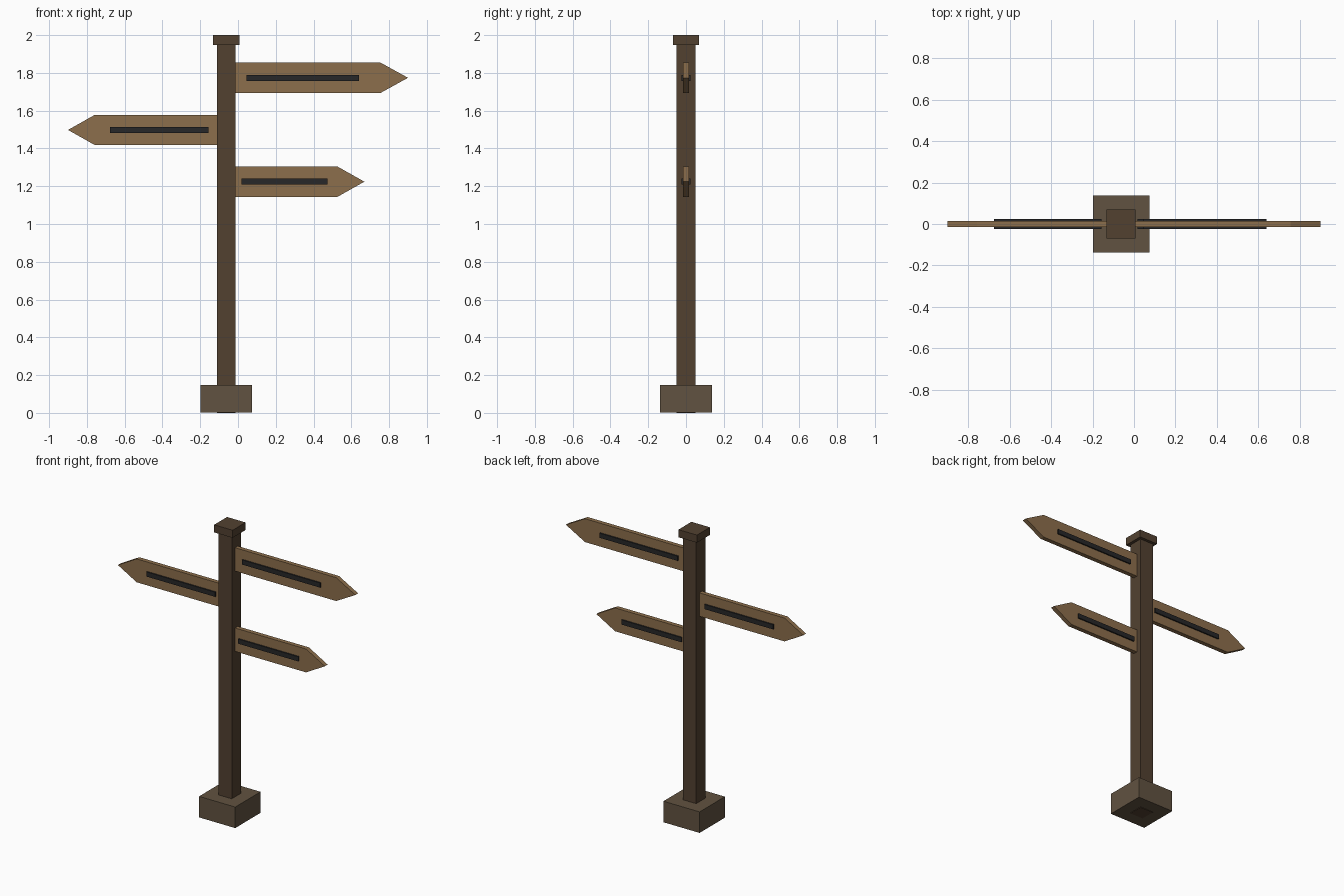
import bpy
import bmesh
from mathutils import Matrix, Vector

default_cube = bpy.data.objects.get("Cube")
if default_cube:
    bpy.data.objects.remove(default_cube, do_unlink=True)


def material(name, rgb):
    mat = bpy.data.materials.new(name)
    mat.use_nodes = True
    color = (*rgb, 1.0)
    mat.diffuse_color = color
    mat.node_tree.nodes["Principled BSDF"].inputs["Base Color"].default_value = color
    return mat


def add_object(name, bm, mat):
    bmesh.ops.recalc_face_normals(bm, faces=bm.faces[:])
    mesh = bpy.data.meshes.new(name)
    bm.to_mesh(mesh)
    bm.free()
    mesh.materials.append(mat)
    obj = bpy.data.objects.new(name, mesh)
    bpy.context.collection.objects.link(obj)
    return obj


def box(name, low, high, mat):
    low, high = Vector(low), Vector(high)
    bm = bmesh.new()
    bmesh.ops.create_cube(bm, size=1, matrix=Matrix.Translation((low + high) / 2)
                          @ Matrix.Diagonal((*(high - low), 1)))
    return add_object(name, bm, mat)


def square_block(name, half, bottom, top, mat):
    return box(name, (POST_X - half, -half, bottom), (POST_X + half, half, top), mat)


def board(name, shoulder, tip, z, mat):
    # Pointed outline extruded through the board thickness
    outline = [(POST_X, -BOARD_HALF), (shoulder, -BOARD_HALF), (tip, 0),
               (shoulder, BOARD_HALF), (POST_X, BOARD_HALF)]
    bm = bmesh.new()
    face = bm.faces.new([bm.verts.new((x, -BOARD_Y, z + dz)) for x, dz in outline])
    extruded = bmesh.ops.extrude_face_region(bm, geom=[face])["geom"]
    verts = [v for v in extruded if isinstance(v, bmesh.types.BMVert)]
    bmesh.ops.translate(bm, verts=verts, vec=(0, 2 * BOARD_Y, 0))
    return add_object(name, bm, mat)


POST_X = -0.062
BOARD_HALF = 0.08
BOARD_Y = 0.015
STRIP_Y = 0.024
STRIP_HALF = 0.016

post_wood = material("post_wood", (0.085, 0.053, 0.03))
base_wood = material("base_wood", (0.12, 0.085, 0.052))
board_wood = material("board_wood", (0.265, 0.158, 0.072))
dark_strip = material("dark_strip", (0.02, 0.02, 0.021))

# Upright: footing, post and cap
square_block("base_block", 0.137, 0.003, 0.147, base_wood)
square_block("post", 0.05, 0.0, 1.95, post_wood)
square_block("post_cap", 0.07, 1.948, 2.0, post_wood)

# Direction boards: name, shoulder x, tip x, height, strip x range
signs = [
    ("upper", 0.755, 0.9, 1.774, 0.046, 0.64),
    ("middle", -0.758, -0.9, 1.498, -0.677, -0.156),
    ("lower", 0.527, 0.669, 1.224, 0.018, 0.474),
]
for name, shoulder, tip, z, left, right in signs:
    board(f"{name}_board", shoulder, tip, z, board_wood)
    # Raised strip on each face
    for side, y0, y1 in (("front", -STRIP_Y, -BOARD_Y), ("back", BOARD_Y, STRIP_Y)):
        box(f"{name}_strip_{side}", (left, y0, z - STRIP_HALF),
            (right, y1, z + STRIP_HALF), dark_strip)
